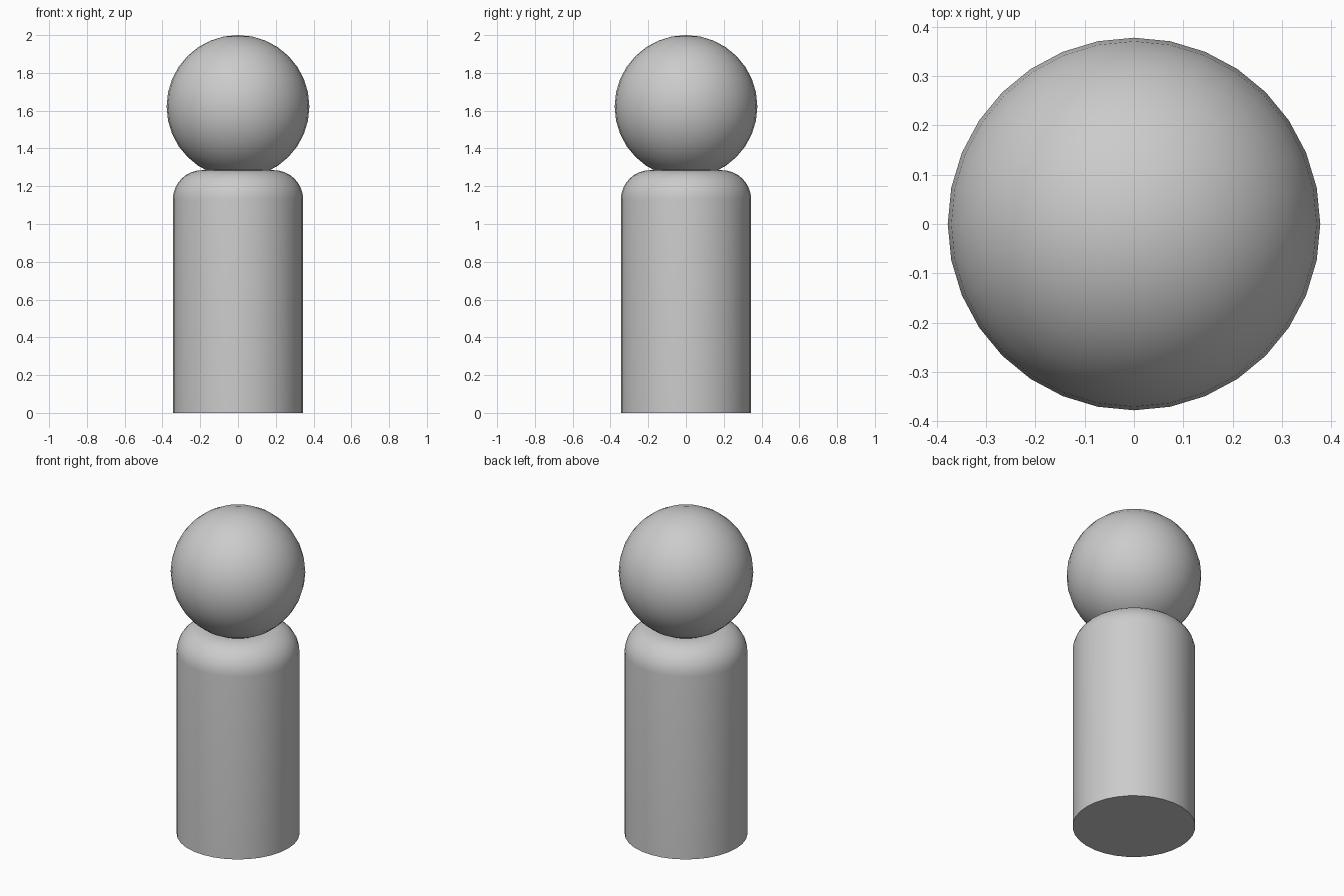
import bpy, bmesh, math

if "Cube" in bpy.data.objects:
    bpy.data.objects.remove(bpy.data.objects["Cube"])

BODY_R, BODY_H, SHOULDER = 0.345, 1.285, 0.155
HEAD_R = 0.378


def smooth(obj):
    bpy.ops.object.select_all(action='DESELECT')
    obj.select_set(True)
    bpy.context.view_layer.objects.active = obj
    bpy.ops.object.shade_smooth_by_angle(angle=math.radians(35))


# body: cylinder with a rounded shoulder
bpy.ops.mesh.primitive_cylinder_add(vertices=32, radius=BODY_R, depth=BODY_H,
                                    location=(0, 0, BODY_H / 2))
body = bpy.context.object
body.name = "body"
bm = bmesh.new()
bm.from_mesh(body.data)
rim = [e for e in bm.edges if all(v.co.z > 0 for v in e.verts)]
bmesh.ops.bevel(bm, geom=rim, offset=SHOULDER, offset_type='OFFSET',
                segments=8, profile=0.5, affect='EDGES')
bm.to_mesh(body.data)
bm.free()
smooth(body)

# head: ball sunk slightly into the top of the body
bpy.ops.mesh.primitive_uv_sphere_add(segments=32, ring_count=16, radius=HEAD_R,
                                     location=(0, 0, 2 - HEAD_R))
head = bpy.context.object
head.name = "head"
smooth(head)
